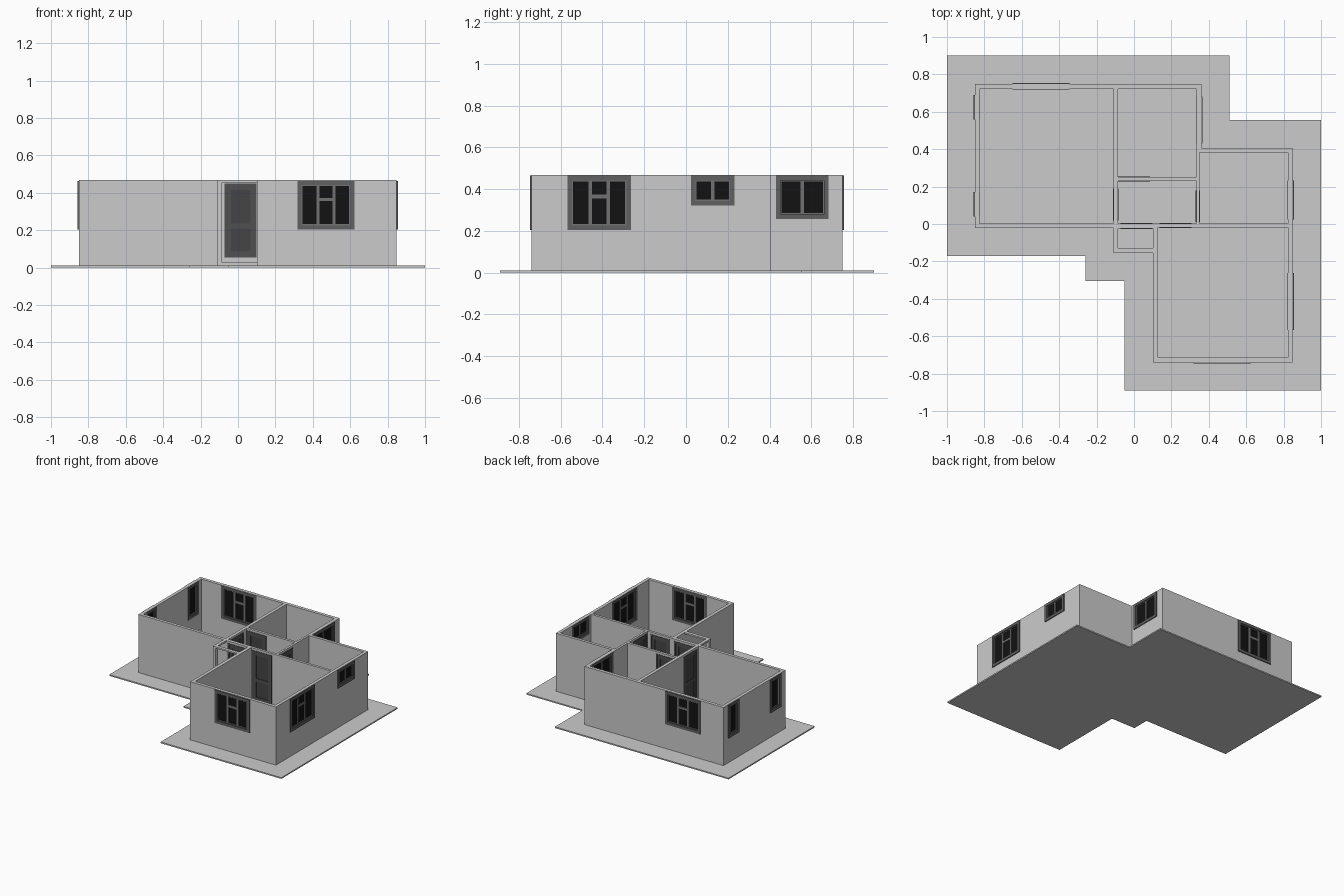
import bpy, bmesh
from mathutils import Matrix, Vector

if "Cube" in bpy.data.objects:
    bpy.data.objects.remove(bpy.data.objects["Cube"])

FLOOR, TOP = 0.01, 0.467


def material(name, v):
    m = bpy.data.materials.new(name)
    m.diffuse_color = (v, v, v, 1)
    m.use_nodes = True
    m.node_tree.nodes["Principled BSDF"].inputs["Base Color"].default_value = m.diffuse_color
    return m


FRAME = material("dark_frame", 0.12)
SASH = material("sash_grey", 0.17)
GLASS = material("dark_glass", 0.006)
DOOR = material("door_grey", 0.08)
PANEL = material("door_panel_grey", 0.06)


def finish(name, bm, mat=None):
    bmesh.ops.recalc_face_normals(bm, faces=bm.faces)
    me = bpy.data.meshes.new(name)
    bm.to_mesh(me)
    bm.free()
    ob = bpy.data.objects.new(name, me)
    bpy.context.collection.objects.link(ob)
    if mat:
        me.materials.append(mat)
    return ob


def boxes(name, items, mat=None):
    """One object from boxes given as (x0, x1, y0, y1, z0, z1)."""
    bm = bmesh.new()
    for x0, x1, y0, y1, z0, z1 in items:
        m = Matrix.Translation(((x0 + x1) / 2, (y0 + y1) / 2, (z0 + z1) / 2))
        m = m @ Matrix.Diagonal((x1 - x0, y1 - y0, z1 - z0, 1))
        bmesh.ops.create_cube(bm, size=1, matrix=m)
    return finish(name, bm, mat)


def prism(name, outline, z0, z1):
    bm = bmesh.new()
    f = bm.faces.new([bm.verts.new((x, y, z0)) for x, y in outline])
    ext = bmesh.ops.extrude_face_region(bm, geom=[f])["geom"]
    bmesh.ops.translate(bm, vec=Vector((0, 0, z1 - z0)),
                        verts=[g for g in ext if isinstance(g, bmesh.types.BMVert)])
    return finish(name, bm)


def cut(ob, items):
    cutter = boxes("cutter", items)
    cutter.hide_render = True
    mod = ob.modifiers.new("cut", 'BOOLEAN')
    mod.object, mod.operation, mod.solver = cutter, 'DIFFERENCE', 'EXACT'
    mod.use_self = True
    bpy.context.view_layer.objects.active = ob
    bpy.ops.object.modifier_apply(modifier=mod.name)
    bpy.data.objects.remove(cutter)


def orient(axis, items):
    """Boxes are laid out along x; swap x and y for walls running along y."""
    return items if axis == 'x' else [(c, d, a, b, e, f) for a, b, c, d, e, f in items]


def ring(u0, u1, d0, d1, z0, z1, t):
    return [(u0, u0 + t, d0, d1, z0, z1), (u1 - t, u1, d0, d1, z0, z1),
            (u0 + t, u1 - t, d0, d1, z1 - t, z1), (u0 + t, u1 - t, d0, d1, z0, z0 + t)]


def window(name, axis, u0, u1, d0, d1, z0, cols):
    z1, t = 0.464, 0.022
    c = (d0 + d1) / 2
    boxes(name + "_frame", orient(axis, ring(u0, u1, d0, d1, z0, z1, t)), FRAME)
    a, b, lo, hi = u0 + t, u1 - t, z0 + t, z1 - t
    # inner sash, mullions and the transom of the middle light
    s = ring(a, b, c - .010, c + .010, lo, hi, 0.006)
    w = (b - a) / cols
    for i in range(1, cols):
        s.append((a + i * w - .008, a + i * w + .008, c - .010, c + .010, lo + .006, hi - .006))
    if cols == 3:
        s.append((a + w + .008, a + 2 * w - .008, c - .010, c + .010, 0.355, 0.373))
    boxes(name + "_sash", orient(axis, s), SASH)
    boxes(name + "_glass", orient(axis, [(a, b, c - .004, c + .004, lo, hi)]), GLASS)


def door(name, axis, u0, u1, d0, d1):
    z0, z1 = 0.055, 0.45
    c = (d0 + d1) / 2
    boxes(name + "_frame", orient(axis, ring(u0, u1, d0 - .003, d1 + .003, z0, z1, 0.012)), DOOR)
    a, b, lo, hi = u0 + .012, u1 - .012, z0 + .012, z1 - .012
    leaf = ring(a, b, c - .010, c + .010, lo, hi, 0.022)
    leaf.append((a + .022, b - .022, c - .010, c + .010, 0.21, 0.235))
    boxes(name + "_leaf", orient(axis, leaf), DOOR)
    boxes(name + "_panel", orient(axis, [(a, b, c - .005, c + .005, lo, hi)]), PANEL)


# ground slab
prism("ground_slab", [(-1, .9), (-1, -.17), (-.26, -.17), (-.26, -.305), (-.05, -.305),
                      (-.05, -.89), (1, -.89), (1, .555), (.51, .555), (.51, .9)], 0, FLOOR)

# house walls, hollowed out by the rooms
walls = prism("walls", [(-.85, .748), (-.85, -.022), (-.11, -.022), (-.11, -.155), (.102, -.155),
                        (.102, -.74), (.848, -.74), (.848, .405), (.36, .405), (.36, .748)],
              FLOOR, TOP)
rooms = [(-.825, -.11, .002, .722), (-.085, .333, .25, .722), (-.085, .333, .002, .23),
         (.35, .823, .002, .383), (.128, .823, -.715, -.018), (-.085, .102, -.129, -.024)]
cut(walls, [r + (z, .6) for r, z in zip(rooms, [-.1] * 5 + [.028])])

# windows: name, wall direction, span, wall thickness span (outer side proud), sill, columns
windows = [("front_window", 'x', .318, .622, -.747, -.713, .204, 3),
           ("back_window", 'x', -.65, -.345, .72, .755, .204, 3),
           ("right_window", 'y', -.568, -.263, .821, .855, .204, 3),
           ("right_small_window", 'y', .023, .233, .821, .855, .322, 2),
           ("side_window", 'y', .43, .683, .331, .366, .258, 2),
           ("left_window_back", 'y', .56, .69, -.857, -.823, .204, 1),
           ("left_window_front", 'y', .04, .17, -.857, -.823, .204, 1)]
doors = [("front_door", 'x', -.072, .10, -.024, .002),
         ("back_room_door", 'x', -.085, .085, .23, .25),
         ("front_room_door", 'x', .137, .307, -.018, .002),
         ("left_room_door", 'y', .02, .19, -.11, -.085),
         ("right_room_door", 'y', .01, .18, .333, .35)]

# openings in the walls for windows, doors and the porch
holes = [(-.085, .102, -.2, -.12, .028, .455), (-.15, -.08, -.129, -.024, .028, .455)]
for n, axis, u0, u1, d0, d1, z0, cols in windows:
    holes += orient(axis, [(u0 + .004, u1 - .004, d0 - .01, d1 + .01, z0 + .004, .46)])
for n, axis, u0, u1, d0, d1 in doors:
    holes += orient(axis, [(u0 + .002, u1 - .002, d0 - .006, d1 + .006, .057, .448)])
cut(walls, holes)

for w in windows:
    window(*w)
for d in doors:
    door(*d)
